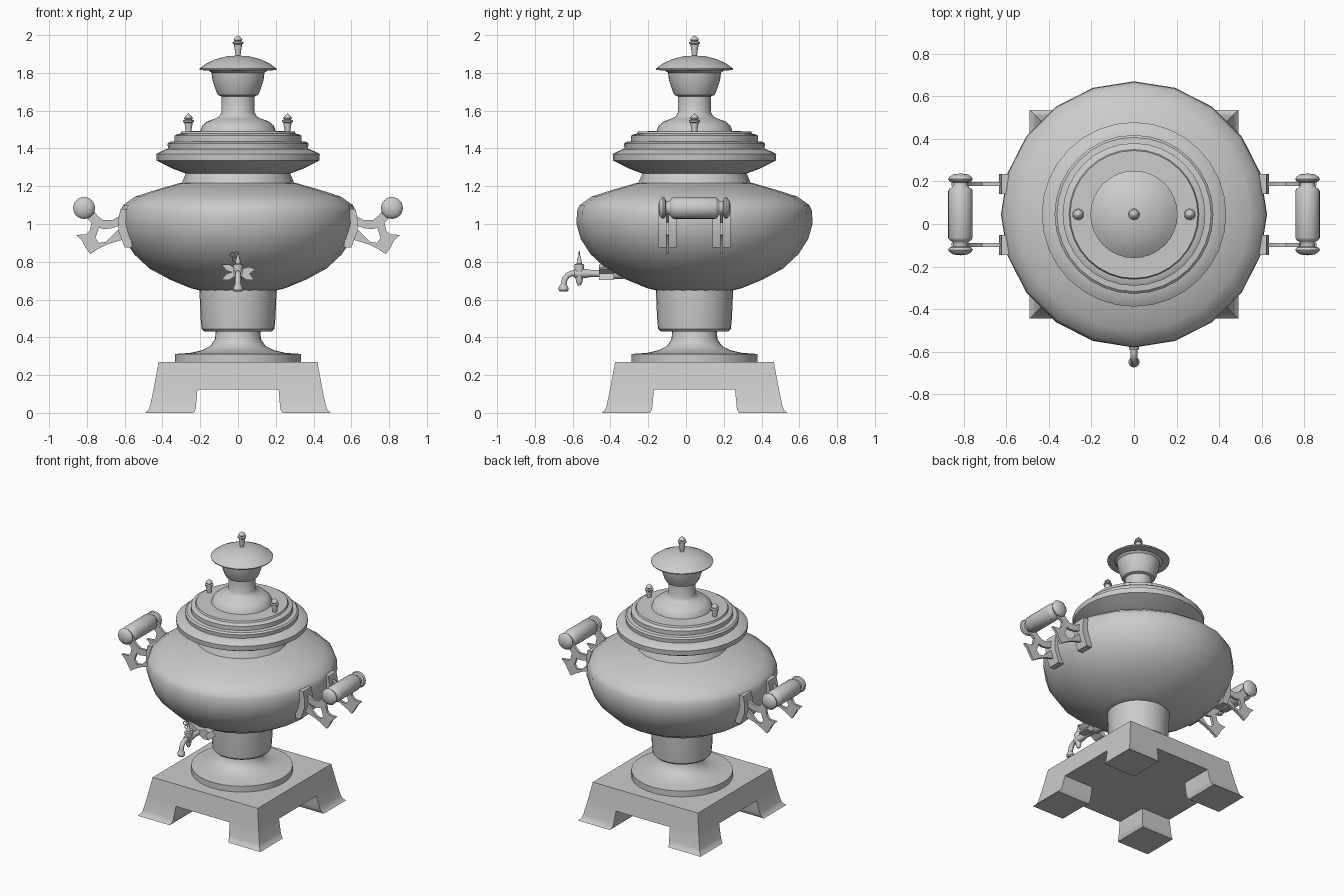
import bpy, bmesh, math
from mathutils import Matrix, Vector

if "Cube" in bpy.data.objects:
    bpy.data.objects.remove(bpy.data.objects["Cube"])

CY = 0.045  # centre axis of the vessel in y


def finish(name, bm, angle=35):
    bmesh.ops.remove_doubles(bm, verts=bm.verts, dist=1e-5)
    bmesh.ops.recalc_face_normals(bm, faces=bm.faces)
    me = bpy.data.meshes.new(name)
    bm.to_mesh(me)
    bm.free()
    ob = bpy.data.objects.new(name, me)
    bpy.context.collection.objects.link(ob)
    bpy.ops.object.select_all(action='DESELECT')
    ob.select_set(True)
    bpy.context.view_layer.objects.active = ob
    if angle:
        bpy.ops.object.shade_smooth_by_angle(angle=math.radians(angle))
    return ob


def loft(bm, rings, cap_start=True, cap_end=True):
    rows = [[bm.verts.new(p) for p in r] for r in rings]
    n = len(rows[0])
    for a, b in zip(rows, rows[1:]):
        for i in range(n):
            j = (i + 1) % n
            bm.faces.new((a[i], a[j], b[j], b[i]))
    if cap_start:
        bm.faces.new(rows[0][::-1])
    if cap_end:
        bm.faces.new(rows[-1])


def lathe(name, profile, loc=(0, CY, 0), sides=32, rot=None, angle=35):
    """Turn (radius, height) points around z, then rotate and place."""
    bm = bmesh.new()
    loft(bm, [[(r * math.cos(math.tau * i / sides), r * math.sin(math.tau * i / sides), z)
               for i in range(sides)] for r, z in profile])
    m = Matrix.Translation(loc) @ (rot or Matrix())
    bmesh.ops.transform(bm, matrix=m, verts=bm.verts)
    return finish(name, bm, angle)


def plate(name, outlines, y, thick, sx=1):
    """Extrude (x, z) outlines along y."""
    bm = bmesh.new()
    for pts in outlines:
        loft(bm, [[(sx * x, y + o, z) for x, z in pts] for o in (-thick / 2, thick / 2)])
    return finish(name, bm, 30)


def tube(name, pts, radius):
    cu = bpy.data.curves.new(name, 'CURVE')
    cu.dimensions = '3D'
    cu.bevel_depth, cu.bevel_resolution, cu.use_fill_caps = radius, 3, True
    sp = cu.splines.new('POLY')
    sp.points.add(len(pts) - 1)
    for p, co in zip(sp.points, pts):
        p.co = (*co, 1)
    ob = bpy.data.objects.new(name, cu)
    bpy.context.collection.objects.link(ob)
    return ob


# Plinth with four flared feet
def square(x0, x1, y0, y1, z):
    return [(x0, y0 + CY, z), (x1, y0 + CY, z), (x1, y1 + CY, z), (x0, y1 + CY, z)]


bm = bmesh.new()
loft(bm, [square(-h, h, -h, h, z) for h, z in ((.447, .125), (.42, .27))])
finish("plinth", bm, 30)
for sx in (-1, 1):
    for sy in (-1, 1):
        bm = bmesh.new()
        loft(bm, [square(sx * i, sx * o, sy * i, sy * o, z) for i, o, z in
                  ((.235, .49, 0), (.226, .474, .015), (.222, .465, .04), (.215, .447, .125))],
             cap_end=False)
        finish("foot", bm, 30)

# Pedestal and lower cup
lathe("pedestal", [(.333, .27), (.333, .312), (.25, .318), (.19, .332), (.145, .355),
                   (.122, .39), (.117, .44)])
lathe("firebox_cup", [(.11, .43), (.18, .432), (.193, .445), (.198, .5), (.205, .66)])

# Faceted main vessel
lathe("vessel", [(.2, .648), (.25, .66), (.36, .705), (.47, .765), (.55, .84), (.602, .92),
                 (.625, 1.0), (.622, 1.07), (.608, 1.1), (.545, 1.145), (.43, 1.182),
                 (.315, 1.215), (.298, 1.217), (.275, 1.27)], sides=20, angle=40)

# Shoulder and stepped lid
lathe("shoulder", [(.26, 1.262), (.29, 1.272), (.35, 1.295), (.43, 1.335), (.433, 1.37),
                   (.42, 1.378), (.375, 1.398)])
lathe("lid", [(.37, 1.395), (.373, 1.425), (.362, 1.435), (.335, 1.438), (.335, 1.468),
              (.325, 1.474), (.305, 1.478), (.3, 1.49), (.2, 1.492), (.19, 1.52),
              (.165, 1.542), (.125, 1.557), (.1, 1.57), (.088, 1.59), (.088, 1.68)])

# Chimney cup and cap
lathe("chimney_cup", [(.085, 1.675), (.105, 1.682), (.115, 1.7), (.135, 1.76), (.14, 1.8),
                      (.155, 1.812)])
lathe("chimney_cap", [(.15, 1.812), (.203, 1.815), (.205, 1.822), (.17, 1.848),
                      (.12, 1.872), (.06, 1.888), (0, 1.892)])

# Small turned finials
for name, x, z in (("cap_finial", 0, 1.885), ("lid_finial", -.262, 1.47), ("lid_finial", .262, 1.47)):
    lathe(name, [(.014, 0), (.014, .015), (.021, .06), (.021, .066), (.028, .07), (.028, .078),
                 (.018, .083), (.023, .09), (.018, .1), (.008, .108), (0, .115)],
          loc=(x, CY, z), sides=16)

# Handles: curved bracket pairs, mounting plates and turned grips
upper = [(.60, 1.055), (.64, 1.035), (.667, 1.02), (.714, 1.02), (.745, 1.045), (.775, 1.085),
         (.815, 1.045), (.783, 1.013), (.745, .982), (.71, .972), (.667, .978), (.60, 1.0)]
lower = [(.60, .975), (.64, .965), (.70, .905), (.735, .90), (.755, .925), (.735, .985),
         (.775, 1.01), (.785, .965), (.805, .945), (.858, .942), (.825, .91), (.81, .88),
         (.783, .84), (.74, .868), (.69, .893), (.60, .92)]
mount = [(.58, 1.08), (.622, 1.08), (.634, 1.02), (.632, .96), (.60, .875), (.56, .875)]
half = [(.0575, 0), (.0575, .11), (.052, .12), (.04, .128), (.036, .135), (.036, .15),
        (.052, .156), (.058, .166), (.052, .176), (.035, .188), (0, .192)]
grip = [(r, -z) for r, z in half[:0:-1]] + half[1:]
for sx in (-1, 1):
    for off in (-.143, .143):
        plate("handle_bracket", [upper, lower], CY + off, .018, sx)
        plate("handle_mount", [mount], CY + off, .094, sx)
    lathe("handle_grip", grip, loc=(sx * .815, CY, 1.085), sides=24,
          rot=Matrix.Rotation(math.pi / 2, 4, 'X'))

# Tap: pipe, bent spout, nozzle and valve
lathe("tap_pipe", [(.03, 0), (.03, .06), (.02, .075), (.018, .17), (.024, .2), (.024, .26)],
      loc=(0, -.33, .738), sides=16, rot=Matrix.Rotation(math.pi / 2, 4, 'X'))
tube("tap_spout", [(0, -.57, .738), (0, -.605, .738), (0, -.628, .728), (0, -.642, .708),
                   (0, -.65, .67)], .016)
lathe("tap_nozzle", [(.02, .642), (.026, .65), (.026, .662), (.017, .68)], loc=(0, -.648, 0), sides=16)
lathe("tap_valve", [(.008, .675), (.014, .685), (.018, .7), (.026, .77), (.026, .785), (.014, .79),
                    (.012, .81), (.007, .825), (0, .855)], loc=(0, -.565, 0), sides=16)

# Openwork key on the valve
for dx, dz in ((-.018, .812), (-.03, .838), (-.008, .842)):
    tube("tap_key", [(dx + .012 * math.cos(math.tau * i / 10), -.565,
                      dz + .012 * math.sin(math.tau * i / 10)) for i in range(11)], .003)

# Leaf rosette where the tap meets the vessel
for ang in (10, -25, 155, 190 + 15):
    a = math.radians(ang)
    d, s = Vector((math.cos(a), 0, math.sin(a))), Vector((-math.sin(a), 0, math.cos(a)))
    bm = bmesh.new()
    rings = []
    for y in (-.46, -.38):
        c = Vector((0, y, .745))
        rings.append([c + d * u + s * v for u, v in
                      ((0, -.01), (.06, -.018), (.095, 0), (.06, .018), (0, .01))])
    loft(bm, rings)
    finish("tap_leaf", bm, 30)
